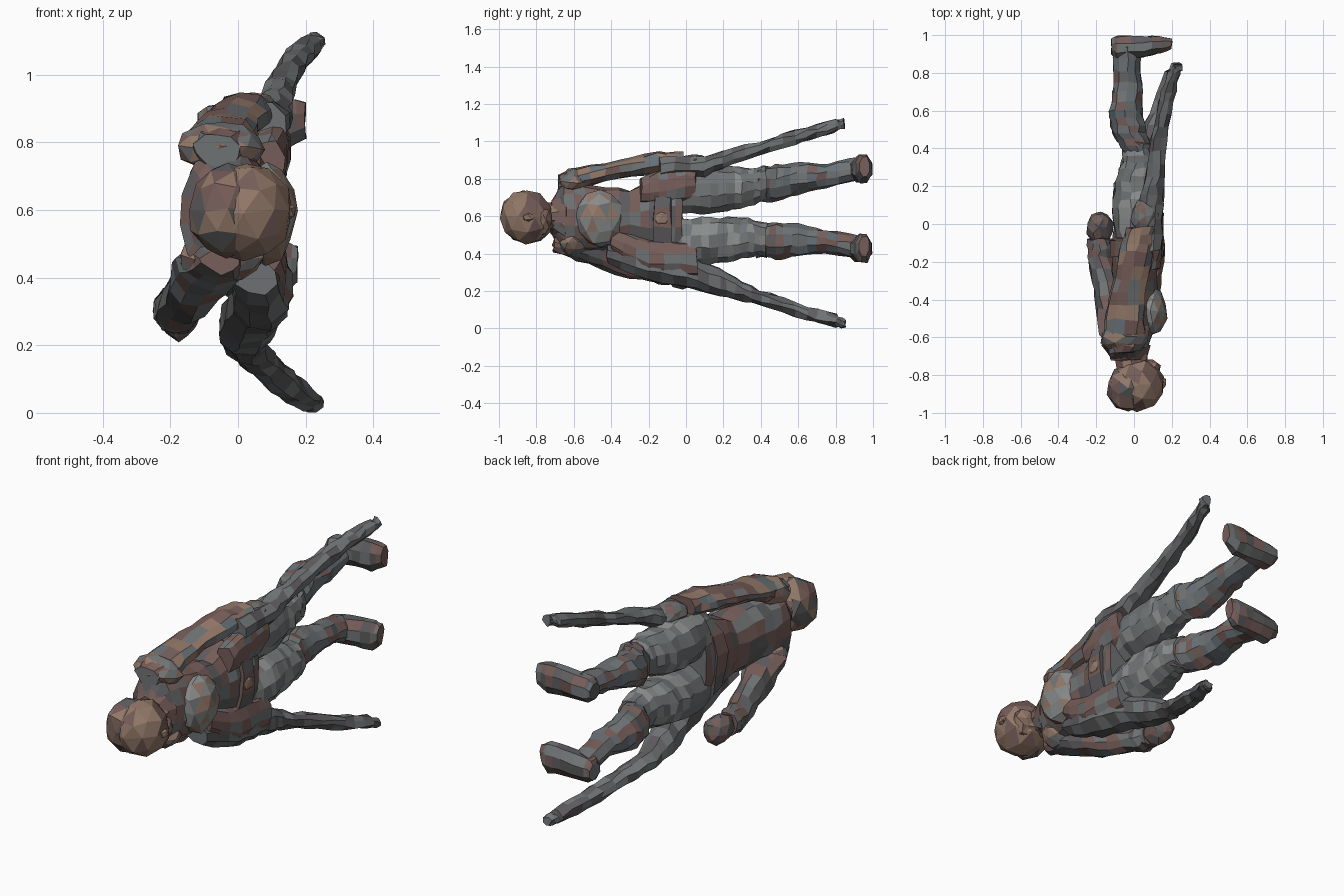
import bpy, bmesh, random
from math import cos, sin, tau
from mathutils import Vector, Matrix

if "Cube" in bpy.data.objects:
    bpy.data.objects.remove(bpy.data.objects["Cube"])

random.seed(4)
COL = {"slate": (.16, .17, .175), "maroon": (.18, .11, .10), "tan": (.29, .19, .14),
       "pale": (.25, .26, .26), "dark": (.11, .105, .11), "blue": (.14, .17, .195)}
MATS = {}
for k, c in COL.items():
    MATS[k] = bpy.data.materials.new(k)
    MATS[k].diffuse_color = (*c, 1)


def finish(name, bm, palette, jitter):
    for v in bm.verts:
        v.co += Vector([random.uniform(-jitter, jitter) for _ in range(3)])
    bmesh.ops.recalc_face_normals(bm, faces=bm.faces)
    for f in bm.faces:
        f.material_index = random.randrange(len(palette))
    me = bpy.data.meshes.new(name)
    bm.to_mesh(me)
    bm.free()
    for p in palette:
        me.materials.append(MATS[p])
    ob = bpy.data.objects.new(name, me)
    bpy.context.collection.objects.link(ob)
    return ob


def loft(name, secs, palette, sides=10, along="y", steps=3, jitter=.008):
    """Sections are (position along axis, centre a, centre z, radius a, radius z)."""
    rows = []
    for s, t in zip(secs, secs[1:]):
        rows += [[p + (q - p) * i / steps for p, q in zip(s, t)] for i in range(steps)]
    rows.append(list(secs[-1]))
    bm = bmesh.new()
    rings = []
    for d, a, z, ra, rz in rows:
        ring = []
        for i in range(sides):
            t = tau * (i + .5) / sides
            u, w = a + ra * cos(t), z + rz * sin(t)
            ring.append(bm.verts.new((u, d, w) if along == "y" else (d, u, w)))
        rings.append(ring)
    for r, s in zip(rings, rings[1:]):
        for i in range(sides):
            j = (i + 1) % sides
            bm.faces.new((r[i], r[j], s[j], s[i]))
    bm.faces.new(rings[0])
    bm.faces.new(rings[-1])
    return finish(name, bm, palette, jitter)


def blob(name, centre, size, palette, sub=2, jitter=.007):
    bm = bmesh.new()
    bmesh.ops.create_icosphere(bm, subdivisions=sub, radius=1)
    bm.transform(Matrix.Translation(centre) @ Matrix.Diagonal((*size, 1)))
    return finish(name, bm, palette, jitter)


# Head, looking towards +x with its crown at -y
blob("head", (.02, -.85, .595), (.145, .145, .145), ["tan", "tan", "maroon"])
blob("hair", (-.035, -.87, .60), (.11, .12, .14), ["maroon", "tan", "dark"])
blob("nose", (.15, -.84, .595), (.025, .035, .025), ["tan"], 1, .003)
blob("jaw", (.06, -.77, .575), (.08, .06, .085), ["tan", "maroon"])
loft("neck", [(-.80, 0, .595, .08, .08), (-.68, -.02, .595, .09, .075)], ["tan", "maroon"])

# Torso, chest and belt
loft("torso", [(-.72, -.03, .60, .07, .08), (-.65, -.045, .60, .125, .20),
               (-.48, -.01, .59, .14, .17), (-.30, .005, .585, .12, .155),
               (-.14, .01, .59, .13, .23), (-.02, .015, .60, .125, .27)],
     ["maroon", "slate", "dark", "maroon"], 14)
blob("chest", (.085, -.46, .59), (.09, .13, .155), ["pale", "slate", "tan", "pale"])
loft("belt", [(-.17, .015, .59, .14, .22), (-.08, .015, .59, .14, .25)],
     ["maroon", "dark"], 14, steps=1)
blob("buckle", (.14, -.13, .59), (.025, .05, .05), ["tan"], 1, .003)
loft("collar", [(-.72, -.03, .6, .09, .09), (-.64, -.03, .6, .12, .15)],
     ["slate", "maroon"], 12, steps=1)

# Arms
loft("upper_arm_and_sleeve", [(-.68, -.06, .775, .07, .05), (-.58, -.05, .80, .11, .06),
     (-.36, -.03, .85, .09, .05), (-.15, .01, .885, .095, .06),
     (-.02, .04, .89, .08, .055)], ["slate", "maroon", "tan", "blue"])
loft("lower_arm_and_sleeve", [(-.71, -.05, .45, .06, .04), (-.58, -.075, .44, .11, .075),
     (-.38, -.13, .365, .08, .075), (-.17, -.18, .31, .07, .07),
     (-.08, -.185, .30, .06, .07)], ["slate", "maroon", "dark"])
blob("upper_hand", (.06, .04, .875), (.075, .10, .06), ["maroon", "slate", "slate"])
blob("lower_hand", (-.18, -.02, .295), (.07, .09, .08), ["maroon", "dark"])
for z, x, n in ((.785, -.05, "upper"), (.46, -.05, "lower")):
    blob(n + "_shoulder_pad", (x, -.60, z), (.13, .085, .075), ["tan", "maroon", "slate"])

# Legs, splayed apart in z: (hip, thigh, knee, shin, ankle, foot) centre heights
for n, (hip, thigh, knee, shin, ankle, foot) in {
        "upper": (.74, .745, .775, .805, .825, .855),
        "lower": (.465, .475, .47, .47, .455, .43)}.items():
    loft(n + "_thigh", [(-.08, .01, hip, .11, .12), (.08, .015, hip, .13, .13),
         (.22, .015, thigh, .12, .12), (.33, .03, thigh + .01, .095, .105),
         (.43, .025, knee, .08, .09)], ["slate", "pale", "slate"], 12)
    loft(n + "_shin", [(.38, .03, knee, .08, .09), (.48, -.025, knee, .095, .1),
         (.60, -.045, shin, .09, .087), (.75, -.03, (shin + ankle) / 2, .075, .065),
         (.94, -.04, foot, .07, .06)], ["slate", "maroon", "blue", "slate"])
    tip = .20 if n == "upper" else .175
    loft(n + "_foot", [(-.12, .94, foot - .01, .045, .045), (-.09, .93, foot - .01, .068, .068),
         (.05, .938, foot, .06, .075), (.14, .95, foot, .048, .083),
         (tip, .955, foot + .01, .03, .055)], ["maroon", "dark", "slate"], 8, "x", 2, .004)

# Coat tails ending in long tapering tips
loft("upper_tail", [(-.14, .08, .86, .07, .06),
     (.10, .09, .865, .07, .055), (.25, .11, .92, .05, .042), (.45, .13, .982, .044, .038),
     (.65, .17, 1.042, .042, .037), (.80, .215, 1.085, .036, .036),
     (.845, .23, 1.095, .025, .025)], ["slate", "dark", "slate"], 8)
loft("lower_tail", [(-.42, .05, .40, .07, .05), (-.20, .07, .335, .085, .08),
     (.0, .05, .305, .09, .085), (.18, .015, .245, .08, .08), (.30, .025, .195, .06, .052),
     (.45, .07, .145, .05, .043), (.65, .145, .085, .044, .038),
     (.80, .205, .04, .038, .033), (.85, .225, .027, .025, .023)], ["dark", "slate"], 8)
# Front coat flaps
loft("lower_coat_flap", [(-.40, .08, .47, .05, .06), (-.20, .10, .38, .06, .10),
     (.06, .095, .37, .065, .10)], ["maroon", "maroon", "slate"])
loft("upper_coat_flap", [(-.24, .09, .74, .05, .07), (-.10, .10, .77, .055, .10),
     (.05, .10, .79, .05, .10)], ["maroon", "maroon", "slate"])

for m in bpy.data.materials:
    if m.users and not m.is_grease_pencil:
        m.use_nodes = True
        m.node_tree.nodes["Principled BSDF"].inputs["Base Color"].default_value = m.diffuse_color
